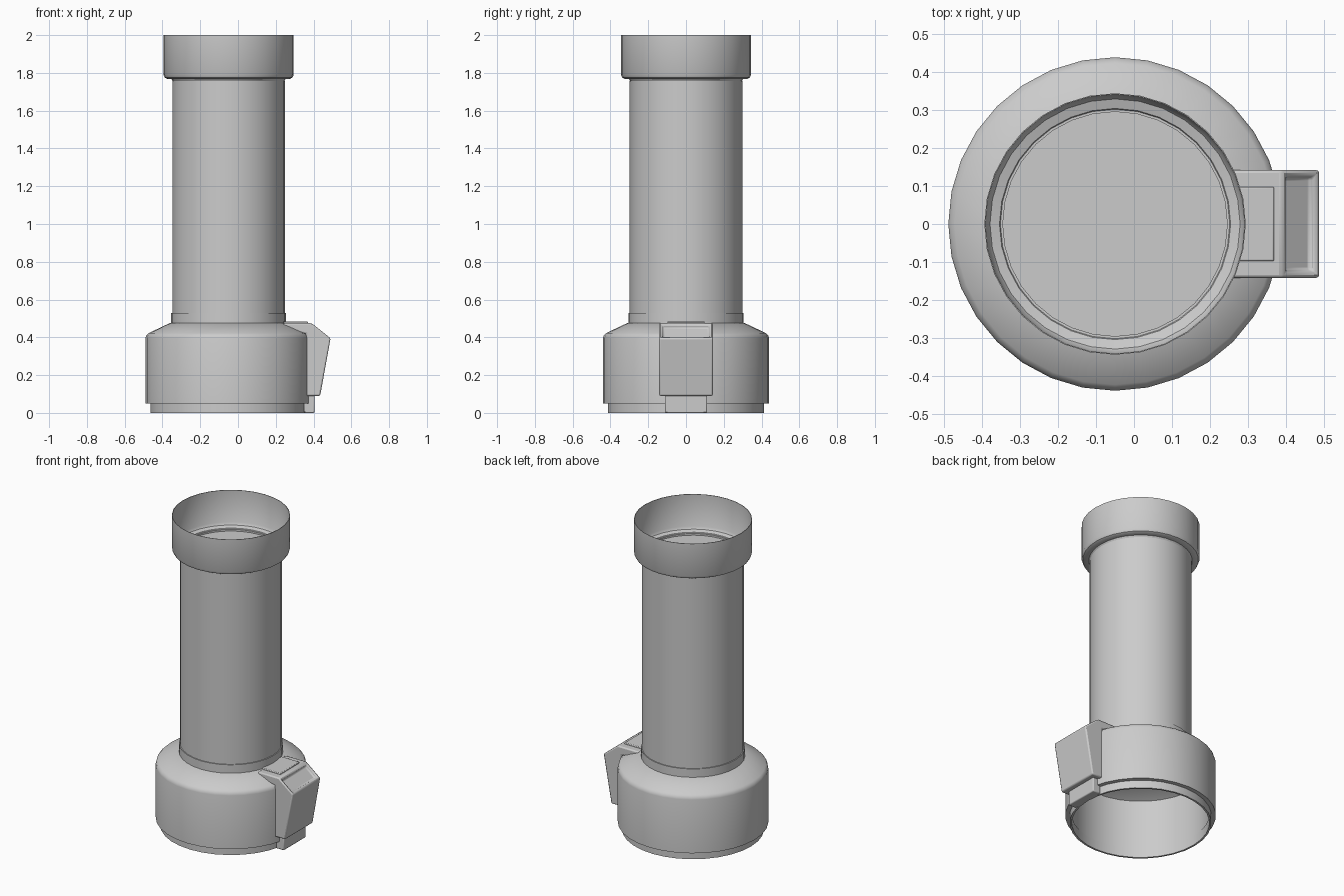
import bpy, bmesh, math

if "Cube" in bpy.data.objects:
    bpy.data.objects.remove(bpy.data.objects["Cube"], do_unlink=True)

SIDES = 32
AXIS_X = -0.05

grey = bpy.data.materials.new("plain_grey")
grey.use_nodes = True
grey.diffuse_color = (0.6, 0.6, 0.6, 1)
grey.node_tree.nodes["Principled BSDF"].inputs["Base Color"].default_value = grey.diffuse_color


def finish(name, bm, bevel=0, angle=35):
    mesh = bpy.data.meshes.new(name)
    bm.to_mesh(mesh)
    bm.free()
    mesh.materials.append(grey)
    ob = bpy.data.objects.new(name, mesh)
    bpy.context.collection.objects.link(ob)
    bpy.ops.object.select_all(action='DESELECT')
    ob.select_set(True)
    bpy.context.view_layer.objects.active = ob
    bpy.ops.object.shade_smooth_by_angle(angle=math.radians(angle))
    if bevel:
        mod = ob.modifiers.new("soft_edges", 'BEVEL')
        mod.width, mod.segments, mod.limit_method = bevel, 2, 'ANGLE'
    return ob


def lathe(name, profile, closed=False):
    """Spin (radius, z) points about the tube axis; radius 0 closes with a point."""
    bm = bmesh.new()
    verts = [bm.verts.new((AXIS_X + r, 0, z)) for r, z in profile]
    pairs = list(zip(verts, verts[1:] + verts[:1])) if closed else list(zip(verts, verts[1:]))
    edges = [bm.edges.new(p) for p in pairs]
    bmesh.ops.spin(bm, geom=verts + edges, cent=(AXIS_X, 0, 0), axis=(0, 0, 1),
                   angle=math.tau, steps=SIDES, use_duplicate=False)
    bmesh.ops.remove_doubles(bm, verts=bm.verts, dist=0.0005)
    bmesh.ops.recalc_face_normals(bm, faces=bm.faces)
    return finish(name, bm)


def prism(outline, half):
    """Extrude an (x, z) outline across y."""
    bm = bmesh.new()
    face = bm.faces.new([bm.verts.new((x, -half, z)) for x, z in outline])
    new = bmesh.ops.extrude_face_region(bm, geom=[face])["geom"]
    bmesh.ops.translate(bm, vec=(0, 2 * half, 0),
                        verts=[v for v in new if isinstance(v, bmesh.types.BMVert)])
    bmesh.ops.recalc_face_normals(bm, faces=bm.faces)
    return bm


# Main tube with its closed top
lathe("tube", [(0, 0.46), (0.298, 0.46), (0.298, 1.757), (0, 1.757)])

# Open cup at the top
lathe("top_collar", [(0.345, 2), (0.345, 1.79), (0.338, 1.775), (0.325, 1.768), (0.296, 1.768),
                     (0.296, 1.757), (0.305, 1.772), (0.33, 1.78), (0.34, 1.795), (0.342, 2)], True)

# Ring where the tube meets the base
lathe("neck_ring", [(0.296, 0.46), (0.304, 0.46), (0.304, 0.53), (0.296, 0.53)], True)

# Hollow base housing with sloped shoulder
lathe("base_housing", [(0.425, 0.05), (0.44, 0.05), (0.44, 0.395), (0.436, 0.41), (0.424, 0.422),
                       (0.31, 0.476), (0, 0.476), (0, 0.43), (0.3, 0.43), (0.405, 0.38),
                       (0.405, 0.05)], True)

# Recessed lip under the housing
lathe("bottom_lip", [(0.402, 0), (0.414, 0), (0.414, 0.06), (0.402, 0.06)], True)

# Latch with a sunken panel on its sloping face
bm = prism([(0.24, 0.475), (0.39, 0.475), (0.49, 0.395), (0.435, 0.09), (0.36, 0.09),
            (0.36, 0.42), (0.24, 0.44)], 0.142)
bm.normal_update()
slope = [f for f in bm.faces if f.normal.x > 0.4 and f.normal.z > 0.4]
bmesh.ops.inset_region(bm, faces=slope, thickness=0.022)
bmesh.ops.inset_region(bm, faces=slope, thickness=0.006, depth=-0.018)
finish("latch_body", bm, 0.008)

# Raised pad on top of the latch
finish("latch_pad", prism([(0.24, 0.46), (0.37, 0.46), (0.37, 0.484), (0.24, 0.484)], 0.098), 0.004)

# Foot tab below the latch
finish("latch_foot", prism([(0.35, 0), (0.405, 0), (0.405, 0.1), (0.35, 0.1)], 0.112), 0.006)
